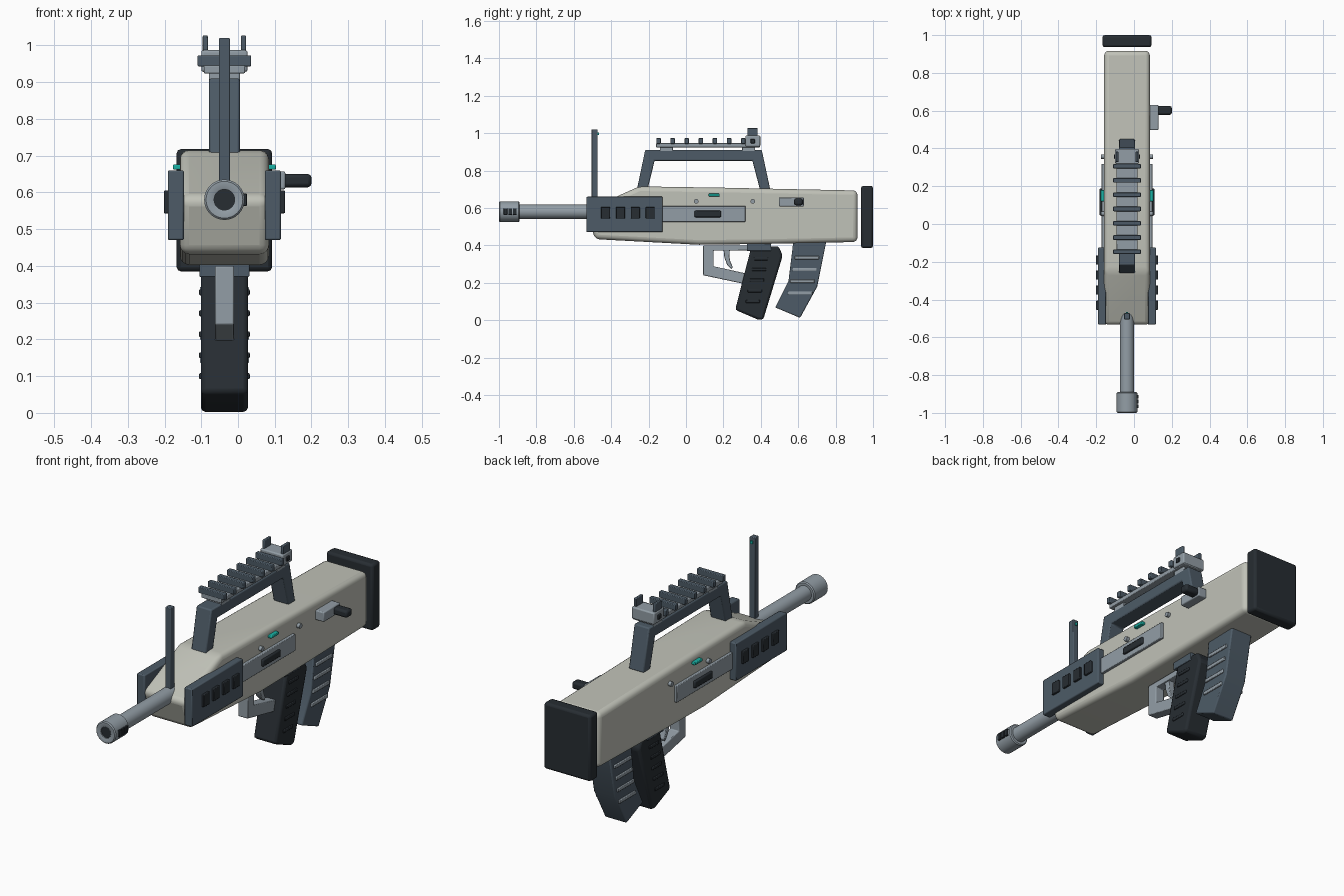
import bpy, bmesh, math
from mathutils import Vector

if "Cube" in bpy.data.objects:
    bpy.data.objects.remove(bpy.data.objects["Cube"])

CX = -0.037  # centre plane of the model


def material(name, r, g, b):
    m = bpy.data.materials.new(name)
    m.diffuse_color = (r, g, b, 1)
    m.use_nodes = True
    m.node_tree.nodes["Principled BSDF"].inputs["Base Color"].default_value = m.diffuse_color
    return m


SHELL = material("shell", 0.53, 0.54, 0.48)
SLATE = material("slate", 0.075, 0.105, 0.135)
DARK = material("dark", 0.02, 0.026, 0.032)
METAL = material("metal", 0.29, 0.34, 0.38)
TEAL = material("teal", 0.01, 0.45, 0.38)


def finish(bm, name, mat, bevel=0.0, segments=2):
    bmesh.ops.recalc_face_normals(bm, faces=bm.faces[:])
    me = bpy.data.meshes.new(name)
    bm.to_mesh(me)
    bm.free()
    ob = bpy.data.objects.new(name, me)
    bpy.context.collection.objects.link(ob)
    me.materials.append(mat)
    if bevel:
        mod = ob.modifiers.new("bevel", 'BEVEL')
        mod.width, mod.segments = bevel, segments
        mod.limit_method, mod.angle_limit = 'ANGLE', math.radians(25)
    bpy.ops.object.select_all(action='DESELECT')
    bpy.context.view_layer.objects.active = ob
    ob.select_set(True)
    bpy.ops.object.shade_smooth_by_angle(angle=math.radians(35))
    return ob


def prism(name, pts, half, mat, bevel=0.006, segments=2):
    """Side profile of (y, z) points extruded across the centre plane."""
    bm = bmesh.new()
    face = bm.faces.new([bm.verts.new((CX - half, y, z)) for y, z in pts])
    ext = bmesh.ops.extrude_face_region(bm, geom=[face])
    moved = [v for v in ext["geom"] if isinstance(v, bmesh.types.BMVert)]
    bmesh.ops.translate(bm, verts=moved, vec=(2 * half, 0, 0))
    return finish(bm, name, mat, bevel, segments)


def box(name, x, y, z, mat, bevel=0.003):
    """Box from (min, max) ranges; x is measured from the centre plane."""
    bm = bmesh.new()
    bmesh.ops.create_cube(bm, size=1)
    for v in bm.verts:
        v.co = Vector((CX + (x[0] + x[1]) / 2 + v.co.x * (x[1] - x[0]),
                       (y[0] + y[1]) / 2 + v.co.y * (y[1] - y[0]),
                       (z[0] + z[1]) / 2 + v.co.z * (z[1] - z[0])))
    return finish(bm, name, mat, bevel)


def both_sides(name, x, y, z, mat, bevel=0.003):
    box(name + "_right", x, y, z, mat, bevel)
    box(name + "_left", (-x[1], -x[0]), y, z, mat, bevel)


def lathe(name, profile, z, mat, steps=32):
    """Revolve (y, radius) points around the barrel axis."""
    bm = bmesh.new()
    vs = [bm.verts.new((CX, y, z + r)) for y, r in profile]
    es = [bm.edges.new(p) for p in zip(vs, vs[1:])]
    bmesh.ops.spin(bm, geom=vs + es, cent=(CX, 0, z), axis=(0, 1, 0),
                   angle=2 * math.pi, steps=steps)
    bmesh.ops.remove_doubles(bm, verts=bm.verts[:], dist=1e-4)
    return finish(bm, name, mat)


# Main shell and butt pad
prism("body", [(-0.54, 0.585), (-0.25, 0.715), (0.2, 0.708), (0.917, 0.693),
               (0.917, 0.418), (0.39, 0.407), (0.07, 0.403), (-0.485, 0.433)],
      0.121, SHELL, 0.025, 4)
box("butt_pad", (-0.13, 0.13), (0.936, 1.0), (0.385, 0.718), DARK, 0.012)

# Barrel and muzzle
AXIS = 0.58
lathe("barrel", [(-0.91, 0), (-0.91, 0.038), (-0.45, 0.038), (-0.45, 0)], AXIS, METAL)
lathe("muzzle", [(-0.97, 0), (-0.97, 0.028), (-0.998, 0.028), (-1.0, 0.031),
                 (-1.0, 0.05), (-0.995, 0.055), (-0.895, 0.055), (-0.89, 0.05),
                 (-0.89, 0)], AXIS, METAL)
lathe("bore", [(-0.992, 0), (-0.992, 0.028), (-0.96, 0.028), (-0.96, 0)], AXIS, DARK)
for i in range(3):
    y = -0.965 + i * 0.025
    box("muzzle_slot", (0.045, 0.061), (y - 0.01, y + 0.01), (0.563, 0.597), DARK, 0.002)

# Front sight post
box("front_sight_post", (-0.015, 0.015), (-0.505, -0.472), (0.59, 1.02), SLATE)
box("front_sight_dot", (-0.006, 0.006), (-0.474, -0.466), (0.99, 1.004), TEAL, 0)

# Carry handle
prism("carry_handle", [(-0.262, 0.70), (-0.218, 0.91), (0.405, 0.91), (0.45, 0.70),
                       (0.395, 0.70), (0.355, 0.852), (-0.168, 0.852), (-0.205, 0.70)],
      0.042, SLATE)

# Top rail with teeth
for y in (-0.105, 0.335):
    box("rail_foot", (-0.042, 0.042), (y - 0.035, y + 0.035), (0.90, 0.93), METAL)
box("rail_base", (-0.056, 0.056), (-0.16, 0.395), (0.924, 0.946), METAL)
for i in range(7):
    y = -0.147 + i * 0.0755
    box("rail_tooth", (-0.073, 0.073), (y - 0.012, y + 0.012), (0.943, 0.973), SLATE)

# Rear sight
box("rear_sight_block", (-0.063, 0.063), (0.318, 0.397), (0.928, 0.987), METAL, 0.006)
both_sides("rear_sight_ear", (0.045, 0.059), (0.328, 0.383), (0.975, 1.027), SLATE)
both_sides("rear_sight_screw", (0.055, 0.069), (0.345, 0.368), (0.945, 0.968), DARK)

# Handguard panels with vents
both_sides("handguard_panel", (0.11, 0.154), (-0.532, -0.125), (0.47, 0.66), SLATE, 0.005)
for i in range(4):
    y = -0.43 + i * 0.0795
    both_sides("handguard_vent", (0.14, 0.165), (y - 0.024, y + 0.024), (0.543, 0.605), DARK)

# Receiver plates, ports, lights and pins
both_sides("receiver_plate", (0.11, 0.135), (-0.14, 0.318), (0.526, 0.61), METAL)
both_sides("receiver_port", (0.12, 0.146), (0.045, 0.188), (0.55, 0.585), DARK, 0.006)
both_sides("status_light", (0.11, 0.14), (0.12, 0.18), (0.662, 0.676), TEAL)
for y in (0.055, 0.357):
    for side in (-1, 1):
        bpy.ops.mesh.primitive_cylinder_add(
            vertices=16, radius=0.012, depth=0.03,
            location=(CX + side * 0.122, y, 0.635), rotation=(0, math.pi / 2, 0))
        pin = bpy.context.object
        pin.name = "pin"
        pin.data.materials.append(METAL)
        bpy.ops.object.shade_smooth_by_angle()

# Charging handle, right side only
box("charging_block", (0.11, 0.166), (0.497, 0.63), (0.608, 0.657), METAL, 0.005)
box("charging_knob", (0.155, 0.237), (0.578, 0.625), (0.614, 0.65), DARK, 0.01)

# Pistol grip with ridges
box("grip_mount", (-0.068, 0.068), (0.325, 0.455), (0.37, 0.412), SLATE)
prism("pistol_grip", [(0.35, 0.395), (0.495, 0.395), (0.517, 0.345), (0.413, 0.003),
                      (0.385, 0.003), (0.263, 0.055)], 0.064, DARK, 0.012)
for i in range(5):
    y, z = 0.357 + i * 0.011, 0.1 + i * 0.057
    both_sides("grip_ridge", (0.055, 0.069), (y - 0.038, y + 0.038), (z - 0.008, z + 0.008), DARK)

# Magazine with ribs
prism("magazine", [(0.575, 0.43), (0.752, 0.43), (0.702, 0.18), (0.61, 0.012),
                   (0.477, 0.068), (0.548, 0.21)], 0.06, SLATE)
for i in range(4):
    y, z = 0.61 + i * 0.012, 0.145 + i * 0.063
    both_sides("magazine_rib", (0.05, 0.067), (y - 0.065, y + 0.065), (z - 0.009, z + 0.009), METAL)

# Trigger guard and trigger
prism("trigger_guard", [(0.092, 0.40), (0.092, 0.24), (0.32, 0.192), (0.32, 0.25),
                        (0.147, 0.288), (0.147, 0.372), (0.35, 0.372), (0.35, 0.40)],
      0.026, METAL, 0.004)
prism("trigger", [(0.2, 0.385), (0.205, 0.335), (0.22, 0.295), (0.243, 0.272),
                  (0.25, 0.285), (0.238, 0.31), (0.232, 0.34), (0.235, 0.385)],
      0.016, METAL, 0.003)
